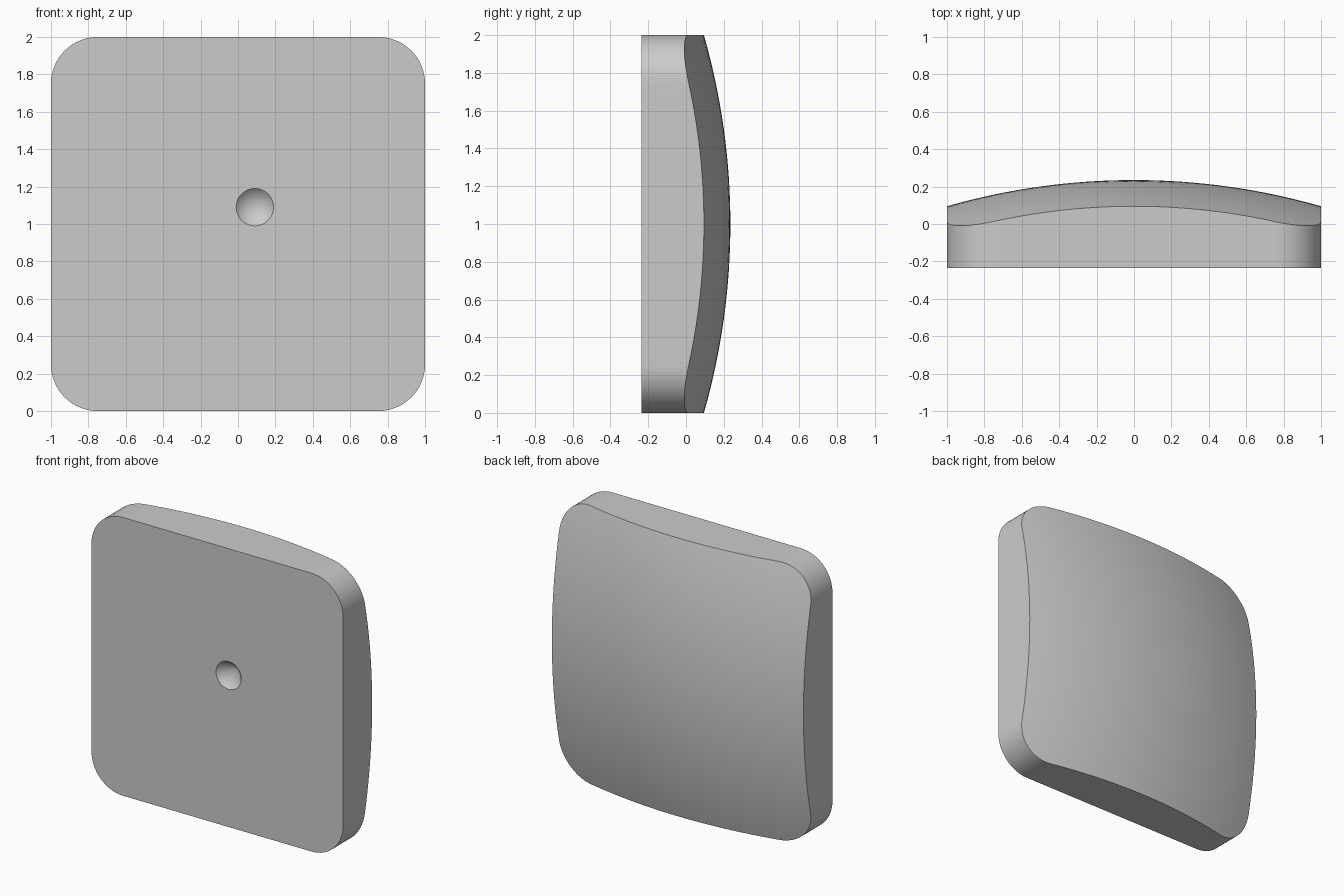
import bpy, bmesh
from math import sin, cos, pi, sqrt

cube = bpy.data.objects.get("Cube")
if cube:
    bpy.data.objects.remove(cube, do_unlink=True)

FRONT, APEX = -0.235, 0.235      # flat face and top of the dome, along y
DOME_R, CORNER = 3.64, 0.25      # dome radius and corner radius

grey = bpy.data.materials.new("plain grey")
grey.use_nodes = True
grey.diffuse_color = (0.6, 0.6, 0.6, 1)
grey.node_tree.nodes["Principled BSDF"].inputs["Base Color"].default_value = (0.6, 0.6, 0.6, 1)


def dome_y(x, z):
    return APEX - DOME_R + sqrt(DOME_R ** 2 - x * x - z * z)


def rounded_square(arc_steps=16, side_steps=24):
    """Outline in x, z: a rounded corner, then a divided straight side, four times."""
    flat = 1 - CORNER
    quarter = [(flat + CORNER * cos(a), flat + CORNER * sin(a))
               for a in (pi / 2 * i / arc_steps for i in range(arc_steps + 1))]
    quarter += [(flat - 2 * flat * i / side_steps, 1) for i in range(1, side_steps)]
    points = []
    for turn in range(4):
        points += quarter
        quarter = [(-z, x) for x, z in quarter]
    return points


def make_object(name, bm):
    bmesh.ops.recalc_face_normals(bm, faces=bm.faces)
    mesh = bpy.data.meshes.new(name)
    bm.to_mesh(mesh)
    bm.free()
    mesh.materials.append(grey)
    obj = bpy.data.objects.new(name, mesh)
    bpy.context.collection.objects.link(obj)
    return obj


# Domed plate: flat front, straight rim, rings shrinking towards the dome's apex
outline = rounded_square()
count = len(outline)
bm = bmesh.new()
front = [bm.verts.new((x, FRONT, z + 1)) for x, z in outline]
bm.faces.new(front)
ring = front
RINGS = 16
for k in range(RINGS, 0, -1):
    s = k / RINGS
    inner = [bm.verts.new((x * s, dome_y(x * s, z * s), z * s + 1)) for x, z in outline]
    for i in range(count):
        j = (i + 1) % count
        bm.faces.new((ring[i], ring[j], inner[j], inner[i]))
    ring = inner
apex = bm.verts.new((0, APEX, 1))
for i in range(count):
    bm.faces.new((ring[i], ring[(i + 1) % count], apex))
plate = make_object("domed_plate", bm)

# Conical dimple cut into the front face
bm = bmesh.new()
bmesh.ops.create_cone(bm, cap_ends=True, segments=48, radius1=0.2, radius2=0, depth=0.2)
cutter = make_object("dimple_cutter", bm)
cutter.rotation_euler.x = -pi / 2
cutter.location = (0.09, FRONT, 1.09)
cutter.hide_render = True
cutter.hide_viewport = False

cut = plate.modifiers.new("dimple", "BOOLEAN")
cut.operation = "DIFFERENCE"
cut.solver = "EXACT"
cut.object = cutter
bpy.ops.object.select_all(action="DESELECT")
plate.select_set(True)
bpy.context.view_layer.objects.active = plate
bpy.ops.object.modifier_apply(modifier=cut.name)
bpy.data.objects.remove(cutter, do_unlink=True)
bpy.ops.object.shade_smooth_by_angle(angle=pi / 6)
